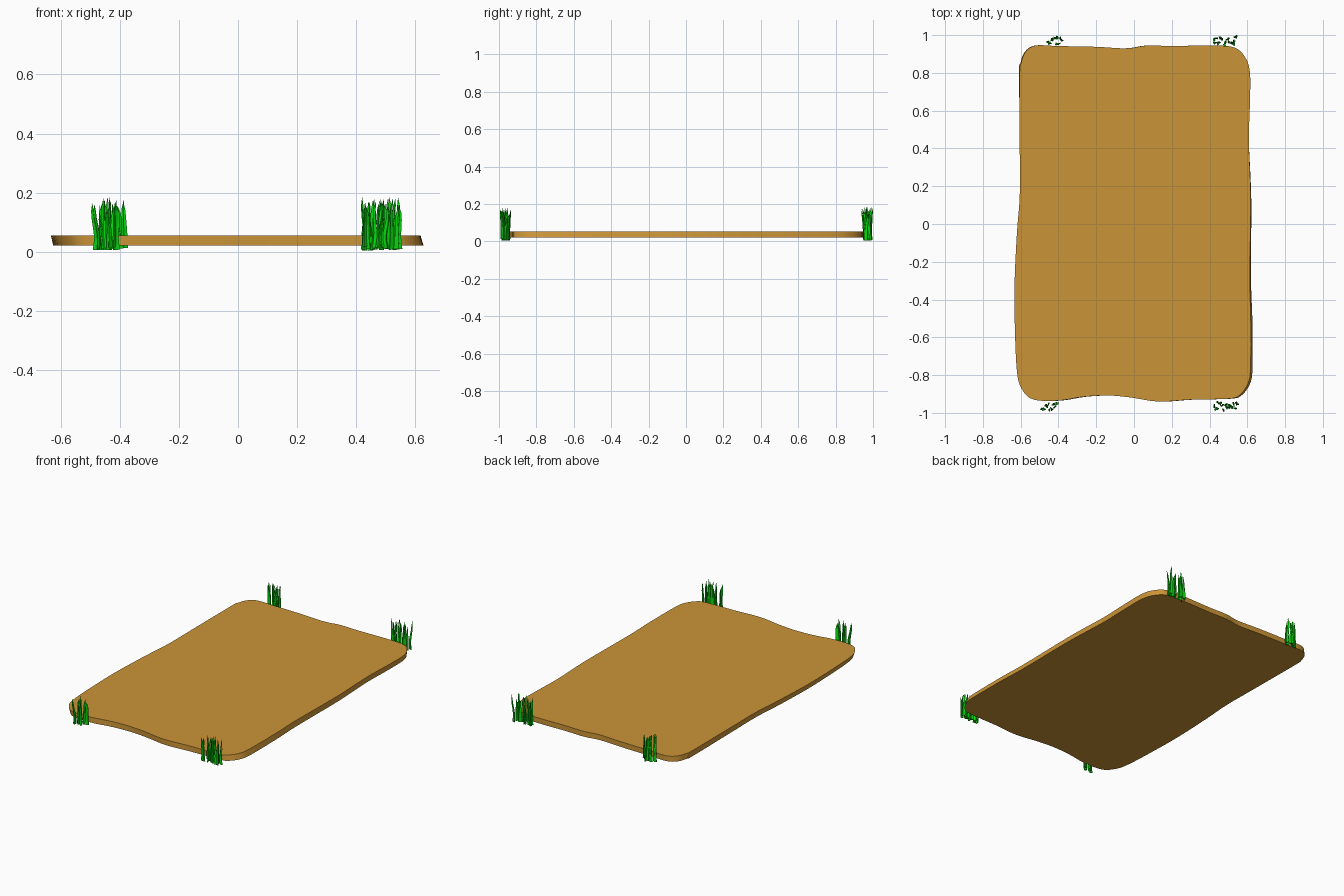
import bpy, bmesh, math, random
from mathutils import Vector

cube = bpy.data.objects.get("Cube")
if cube:
    bpy.data.objects.remove(cube, do_unlink=True)
random.seed(4)


def make_material(name, colour):
    mat = bpy.data.materials.new(name)
    mat.use_nodes = True
    mat.diffuse_color = colour
    mat.node_tree.nodes["Principled BSDF"].inputs["Base Color"].default_value = colour
    return mat


def finish(bm, name, mat, angle):
    bmesh.ops.recalc_face_normals(bm, faces=bm.faces)
    mesh = bpy.data.meshes.new(name)
    bm.to_mesh(mesh)
    bm.free()
    mesh.materials.append(mat)
    obj = bpy.data.objects.new(name, mesh)
    bpy.context.collection.objects.link(obj)
    bpy.ops.object.select_all(action="DESELECT")
    obj.select_set(True)
    bpy.context.view_layer.objects.active = obj
    bpy.ops.object.shade_smooth_by_angle(angle=math.radians(angle))
    return obj


def closed_spline(points, steps):
    """Smooth closed loop through the given points."""
    result = []
    count = len(points)
    for i in range(count):
        a, b, c, d = (points[(i + k) % count] for k in (-1, 0, 1, 2))
        for s in range(steps):
            t = s / steps
            result.append(0.5 * (2 * b + (c - a) * t
                                 + (2 * a - 5 * b + 4 * c - d) * t ** 2
                                 + (3 * b - a - 3 * c + d) * t ** 3))
    return result


earth = make_material("ochre earth", (0.6, 0.297, 0.038, 1))
green = make_material("grass green", (0.002, 0.68, 0.004, 1))

# Ground slab: wavy rounded rectangle, its underside slightly twisted
left_side = [(-.605, .8), (-.605, .4), (-.605, .15), (-.62, -.05),
             (-.632, -.3), (-.632, -.5), (-.62, -.78), (-.59, -.88)]
front_side = [(-.53, -.93), (-.4, -.935), (-.27, -.915), (-.14, -.908),
              (-.02, -.918), (.13, -.94), (.3, -.93), (.5, -.925)]
right_side = [(.56, -.905), (.605, -.84), (.617, -.75), (.618, -.5), (.613, -.3),
              (.618, .1), (.615, .25), (.608, .45), (.614, .65), (.614, .8)]
back_side = [(.59, .88), (.53, .935), (.4, .945), (.2, .942), (.07, .945),
             (-.04, .93), (-.2, .938), (-.4, .942), (-.52, .945),
             (-.575, .91), (-.598, .85)]
outline = [Vector(p) for p in left_side + front_side + right_side + back_side]
loop = closed_spline(outline, 4)

bm = bmesh.new()
top = [bm.verts.new((p.x, p.y, 0.054)) for p in loop]
bottom = [bm.verts.new((p.x + 0.004 - 0.009 * p.y, p.y, 0.02)) for p in loop]
bm.faces.new(top)
bm.faces.new(bottom[::-1])
for i in range(len(loop)):
    j = (i + 1) % len(loop)
    bm.faces.new((top[i], bottom[i], bottom[j], top[j]))
finish(bm, "ground_slab", earth, 40)


# Grass: flattened blades, turned at random, that taper and bend to the tip
def add_blade(bm, x, y, base, height):
    lean = Vector((random.uniform(-.012, .012), random.uniform(-.016, .014)))
    sway = random.uniform(-.004, .004)
    turn = random.uniform(0, math.pi)
    across = Vector((math.cos(turn), math.sin(turn), 0))
    through = Vector((-across.y, across.x, 0)) * 0.4
    width = random.uniform(.007, .009)
    levels = 6
    rings = []
    for k in range(levels):
        t = k / levels
        centre = Vector((x + lean.x * t * t + sway * math.sin(math.tau * t),
                         y + lean.y * t * t, base + height * t))
        r = width * (1 - 0.6 * t)
        rings.append([bm.verts.new(centre + (across * u + through * v) * r)
                      for u, v in ((-1, -1), (1, -1), (1, 1), (-1, 1))])
    tip = bm.verts.new((x + lean.x, y + lean.y, base + height))
    bm.faces.new(rings[0][::-1])
    for low, high in zip(rings, rings[1:]):
        for s in range(4):
            n = (s + 1) % 4
            bm.faces.new((low[s], low[n], high[n], high[s]))
    for s in range(4):
        bm.faces.new((rings[-1][s], rings[-1][(s + 1) % 4], tip))


def grass_tuft(name, x_min, x_max, y, count):
    bm = bmesh.new()
    for i in range(count):
        x = x_min + (x_max - x_min) * (i + random.uniform(.1, .9)) / count
        base = random.uniform(.004, .015)
        tip_height = random.uniform(.15, .187)
        add_blade(bm, x, y + random.uniform(-.019, .019), base, tip_height - base)
    finish(bm, name, green, 30)


grass_tuft("grass_front_right", -.485, -.403, -.966, 12)
grass_tuft("grass_front_left", .422, .552, -.966, 18)
grass_tuft("grass_back_right", -.463, -.378, .97, 12)
grass_tuft("grass_back_left", .416, .543, .97, 18)
